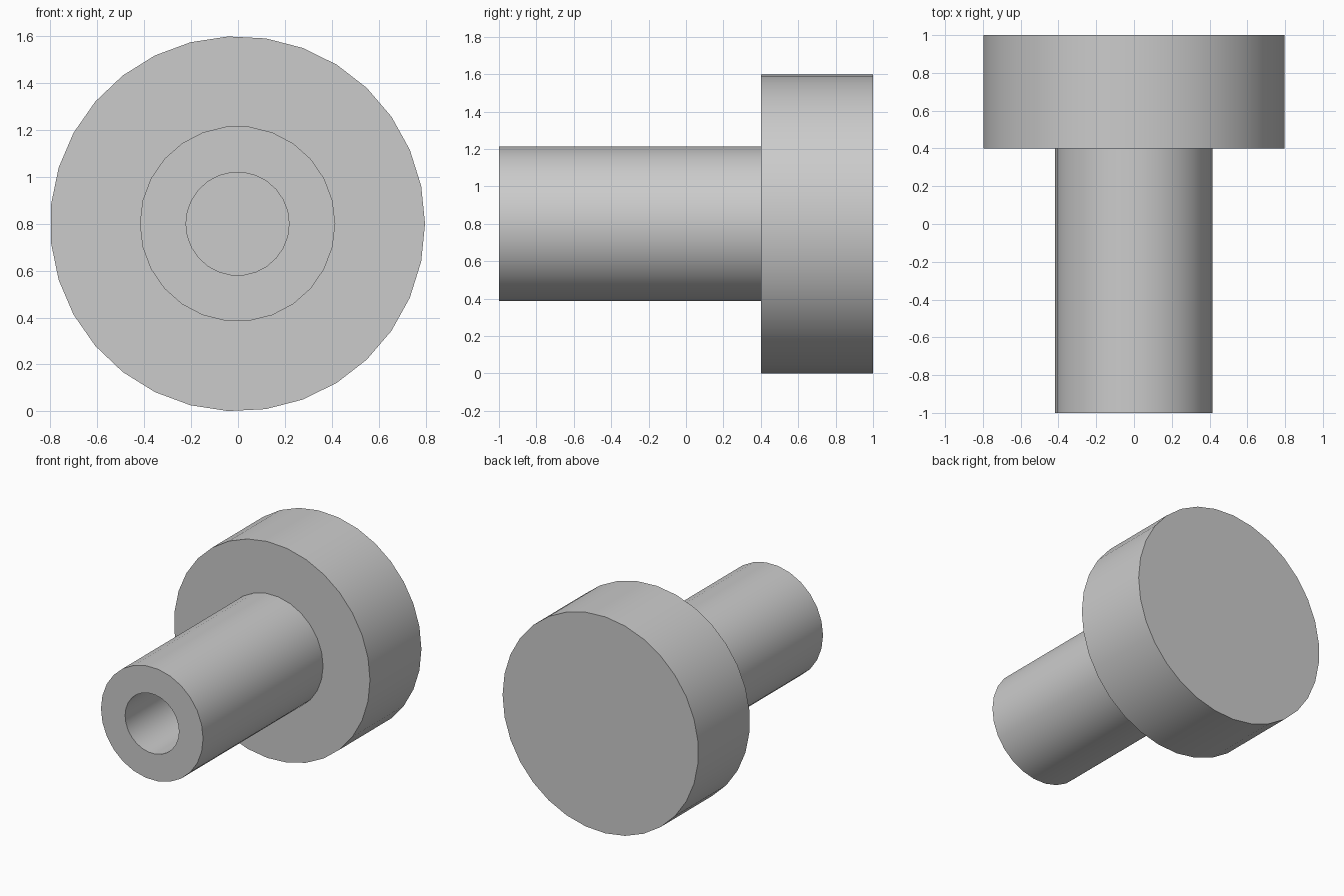
import bpy, bmesh, math

cube = bpy.data.objects.get("Cube")
if cube:
    bpy.data.objects.remove(cube, do_unlink=True)

CENTER_X, CENTER_Z = -0.002, 0.8
FRONT, SHOULDER, BACK = -1.0, 0.4, 1.0

grey = bpy.data.materials.new("light_grey")
grey.use_nodes = True
grey.diffuse_color = (0.6, 0.6, 0.6, 1)
grey.node_tree.nodes["Principled BSDF"].inputs["Base Color"].default_value = grey.diffuse_color


def ring(bm, radius, y, sides):
    """Circle of vertices around the y axis, with a vertex on +x."""
    angles = [math.tau * i / sides for i in range(sides)]
    return [bm.verts.new((CENTER_X + radius * math.cos(a), y,
                          CENTER_Z + radius * math.sin(a))) for a in angles]


def bridge(bm, a, b):
    for i in range(len(a)):
        j = (i + 1) % len(a)
        bm.faces.new((a[i], a[j], b[j], b[i]))


def finish(bm, name):
    bmesh.ops.recalc_face_normals(bm, faces=bm.faces)
    mesh = bpy.data.meshes.new(name)
    bm.to_mesh(mesh)
    bm.free()
    mesh.materials.append(grey)
    obj = bpy.data.objects.new(name, mesh)
    bpy.context.collection.objects.link(obj)
    bpy.ops.object.select_all(action='DESELECT')
    obj.select_set(True)
    bpy.context.view_layer.objects.active = obj
    bpy.ops.object.shade_smooth_by_angle(angle=math.radians(30))


# Head: solid disc at the back
bm = bmesh.new()
front = ring(bm, 0.8, SHOULDER, 31)
back = ring(bm, 0.8, BACK, 31)
bridge(bm, front, back)
bm.faces.new(front)
bm.faces.new(back)
finish(bm, "head")

# Shaft: tube whose bore ends at the head
bm = bmesh.new()
loops = [ring(bm, r, y, 26) for r, y in
         ((0.417, SHOULDER), (0.417, FRONT), (0.22, FRONT), (0.22, SHOULDER))]
for k in range(4):
    bridge(bm, loops[k], loops[(k + 1) % 4])
finish(bm, "hollow_shaft")
